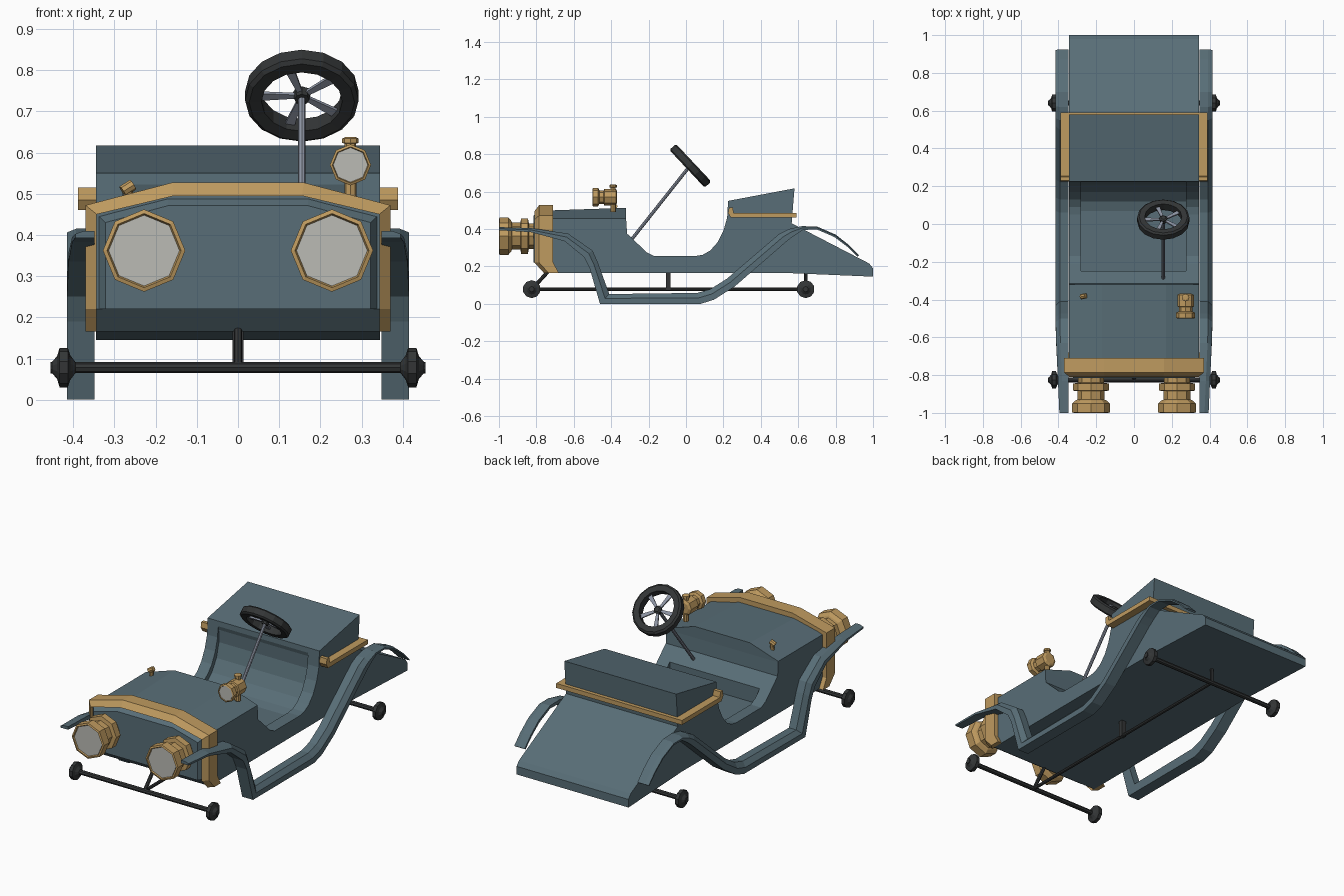
import bpy, bmesh, math
from mathutils import Vector

if "Cube" in bpy.data.objects:
    bpy.data.objects.remove(bpy.data.objects["Cube"])

def material(name, rgb):
    m = bpy.data.materials.new(name)
    m.diffuse_color = (*rgb, 1)
    m.use_nodes = True
    m.node_tree.nodes["Principled BSDF"].inputs["Base Color"].default_value = m.diffuse_color
    return m

TEAL = material("slate_teal_paint", (0.098, 0.155, 0.184))
GOLD = material("brass", (0.52, 0.325, 0.115))
DARK = material("dark_iron", (0.033, 0.036, 0.037))
STEEL = material("steel", (0.27, 0.30, 0.37))
GLASS = material("lamp_glass", (0.50, 0.50, 0.46))
Z = Vector((0, 0, 1))

def loft(name, rings, mat, wrap=False):
    """Skin matching rings of points; cap the ends unless wrapped."""
    bm = bmesh.new()
    vs = [[bm.verts.new(p) for p in r] for r in rings]
    n, k = len(vs[0]), len(vs)
    for i in range(k if wrap else k - 1):
        a, b = vs[i], vs[(i + 1) % k]
        for j in range(n):
            bm.faces.new((a[j], a[(j + 1) % n], b[(j + 1) % n], b[j]))
    if not wrap:
        bm.faces.new(vs[0])
        bm.faces.new(vs[-1])
    bmesh.ops.recalc_face_normals(bm, faces=bm.faces)
    me = bpy.data.meshes.new(name)
    bm.to_mesh(me)
    bm.free()
    me.materials.append(mat)
    ob = bpy.data.objects.new(name, me)
    bpy.context.collection.objects.link(ob)
    return ob

def prism(name, yz, x0, x1, mat):
    return loft(name, [[(x, y, z) for y, z in yz] for x in (x0, x1)], mat)

def box(name, x0, x1, y0, y1, z0, z1, mat):
    return prism(name, [(y0, z0), (y1, z0), (y1, z1), (y0, z1)], x0, x1, mat)

def lathe(name, prof, base, axis, mat, n=8, up=Z, wrap=False):
    """Turn (distance along axis, radius) pairs round an axis."""
    a = Vector(axis).normalized()
    v = a.cross(up).normalized()
    u = v.cross(a)
    rings = [[Vector(base) + a * t + (u * math.cos(2 * math.pi * i / n) + v * math.sin(2 * math.pi * i / n)) * r
              for i in range(n)] for t, r in prof]
    return loft(name, rings, mat, wrap)

def rod(name, p, q, r, mat, n=8, r2=None):
    d = Vector(q) - Vector(p)
    up = Vector((0, 1, 0)) if abs(d.normalized().z) > 0.95 else Z
    return lathe(name, [(0, r), (d.length, r2 or r)], p, d, mat, n, up)

# Body tub: side profile with open cockpit and sloping tail
body = prism("body", [(-.79, .45), (-.79, .22), (-.74, .165), (.53, .165), (1, .145), (1, .19),
                      (.98, .215), (.565, .43), (.58, .617), (.225, .55), (.22, .46), (.2, .39),
                      (.17, .33), (.13, .285), (.09, .262), (.05, .255), (-.17, .255), (-.21, .275),
                      (-.315, .375), (-.32, .45)], -.345, .345, TEAL)
# Recessed footwell and seat
cutter = prism("footwell_cutter", [(-.25, .6), (-.25, .225), (.07, .225), (.12, .24), (.17, .285),
                                   (.21, .35), (.232, .43), (.23, .5), (.2, .6)], -.28, .275, TEAL)
cutter.hide_render = True
mod = body.modifiers.new("footwell", 'BOOLEAN')
mod.operation = 'DIFFERENCE'
mod.object = cutter
bpy.context.view_layer.objects.active = body
bpy.ops.object.modifier_apply(modifier=mod.name)
bpy.data.objects.remove(cutter)

# Hood with sloped shoulders
def hood_ring(y, top):
    return [(-.345, y, .45), (-.345, y, .456), (-.17, y, top), (.17, y, top), (.345, y, .456), (.345, y, .45)]
loft("hood", [hood_ring(-.79, .497), hood_ring(-.32, .513)], TEAL)

# Bevelled front panel
def panel_ring(y, x, z0, z1, z2):
    return [(-x, y, z0), (-x, y, z1), (-.17, y, z2), (.17, y, z2), (x, y, z1), (x, y, z0)]
loft("front_panel", [panel_ring(-.78, .343, .22, .45, .494), panel_ring(-.815, .322, .22, .43, .471)], TEAL)

# Brass arch around the nose
arch = []
for x, z, xi, zi, dy in [(.37, .165, .343, .165, .05), (.37, .22, .343, .22, 0),
                         (.37, .472, .343, .45, 0), (.16, .527, .155, .495, 0)]:
    arch.append([(x, -.785 + dy, z), (x, -.71 + dy * .6, z), (xi, -.71 + dy * .6, zi), (xi, -.81 + dy, zi)])
loft("nose_arch", arch + [[(-x, y, z) for x, y, z in r] for r in reversed(arch)], GOLD)

# Fenders with running boards: top line and bottom line per station
stations = [(-1, .41, -1, .393), (-.83, .405, -.83, .383), (-.63, .375, -.65, .335), (-.5, .285, -.545, .25),
            (-.475, .23, -.515, .19), (-.41, .052, -.46, 0), (.06, .058, .08, 0), (.13, .078, .15, .022),
            (.22, .135, .26, .092), (.5, .375, .54, .335), (.55, .4, .575, .362), (.62, .415, .625, .395),
            (.7, .413, .7, .397), (.8, .37, .793, .357), (.87, .315, .862, .305), (.925, .258, .917, .252)]
for s, side in ((1, "right"), (-1, "left")):
    rings = []
    for y, z, yb, zb in stations:
        xo = .395 + .02 * min(1, max(0, (y + 1) / .45))
        t = Vector((0, y, z)).lerp(Vector((0, yb, zb)), .45)
        rings.append([(s * .348, y, z), (s * (xo - .022), y, z), (s * xo, t.y, t.z),
                      (s * xo, yb, zb), (s * .348, yb, zb)])
    loft(side + "_fender", rings, TEAL)

    # Headlights
    c = Vector((s * .228, -1, .362))
    lathe(side + "_headlight", [(.012, .084), (0, .09), (.003, .1), (.05, .1), (.065, .083), (.07, .072),
                                (.115, .072), (.118, .095), (.155, .095), (.16, .068), (.22, .068)],
          c, (0, 1, 0), GOLD)
    lathe(side + "_headlight_lens", [(.006, .086), (.013, .086)], c, (0, 1, 0), GLASS)

    # Seat rail sides with upturned ends
    xs = sorted((s * .345, s * .388))
    prism(side + "_seat_rail", [(.23, .515), (.225, .485), (.24, .46), (.585, .46), (.585, .485),
                                (.255, .485), (.25, .515)], *xs, GOLD)

    # Wheel hubs
    for y, end in ((-.825, "front"), (.64, "rear")):
        lathe(f"{side}_{end}_hub", [(0, .014), (.012, .03), (.018, .048), (.038, .048), (.044, .028), (.056, .014),
                                    (.06, .014)], (s * .395, y, .078), (s, 0, 0), DARK, 10)

# Seat rail back
box("seat_rail_back", -.388, .388, .56, .59, .46, .485, GOLD)

# Spotlight, its cap and stem
c = Vector((.273, -.5, .57))
lathe("spotlight", [(.008, .041), (0, .044), (.003, .05), (.03, .05), (.037, .036), (.06, .036),
                    (.063, .044), (.125, .044), (.132, .03)], c, (0, 1, 0), GOLD)
lathe("spotlight_lens", [(.003, .042), (.01, .042)], c, (0, 1, 0), GLASS)
lathe("spotlight_cap", [(0, .014), (.022, .014), (.023, .02), (.034, .02), (.038, .012)],
      (.273, -.39, .6), (0, 0, 1), GOLD, up=Vector((0, 1, 0)))
rod("spotlight_stem", (.273, -.39, .49), (.273, -.39, .54), .015, GOLD)
# Hood filler knob
rod("hood_knob_stem", (-.268, -.38, .475), (-.266, -.38, .51), .011, GOLD)
rod("hood_knob", (-.28, -.385, .506), (-.255, -.38, .522), .014, GOLD, 8)

# Steering wheel and column
hub = Vector((.155, .023, .738))
ax = Vector((0, .213, .2)).normalized()
rod("steering_column", (.155, -.29, .345), hub - ax * .008, .009, STEEL)
lathe("steering_wheel_rim", [(-.022, .098), (-.024, .128), (-.016, .138), (.016, .138), (.024, .128), (.022, .098)],
      hub, ax, DARK, 16, wrap=True)
lathe("steering_wheel_hub", [(-.014, .018), (.01, .022), (.016, .014)], hub, ax, DARK)
side_v = Vector((1, 0, 0))
up_v = ax.cross(side_v)
for i in range(5):
    a = math.pi / 2 + i * 2 * math.pi / 5 + .3
    d = side_v * math.cos(a) + up_v * math.sin(a)
    w = ax.cross(d)
    loft(f"steering_spoke_{i + 1}",
         [[hub + d * r + w * (p * h) + ax * (q * .004) for p, q in ((-1, -1), (1, -1), (1, 1), (-1, 1))]
          for r, h in ((.012, .006), (.102, .012))], STEEL)

# Axles, drive shaft and struts
for y, end in ((-.825, "front"), (.64, "rear")):
    rod(end + "_axle", (-.45, y, .078), (.45, y, .078), .013, DARK)
rod("drive_shaft", (0, -.825, .078), (0, .64, .078), .009, DARK)
box("middle_post", -.013, .013, -.107, -.083, .072, .17, DARK)
rod("front_strut", (0, -.82, .082), (0, -.735, .175), .01, DARK)
rod("rear_strut", (0, .64, .078), (0, .64, .17), .009, DARK)
